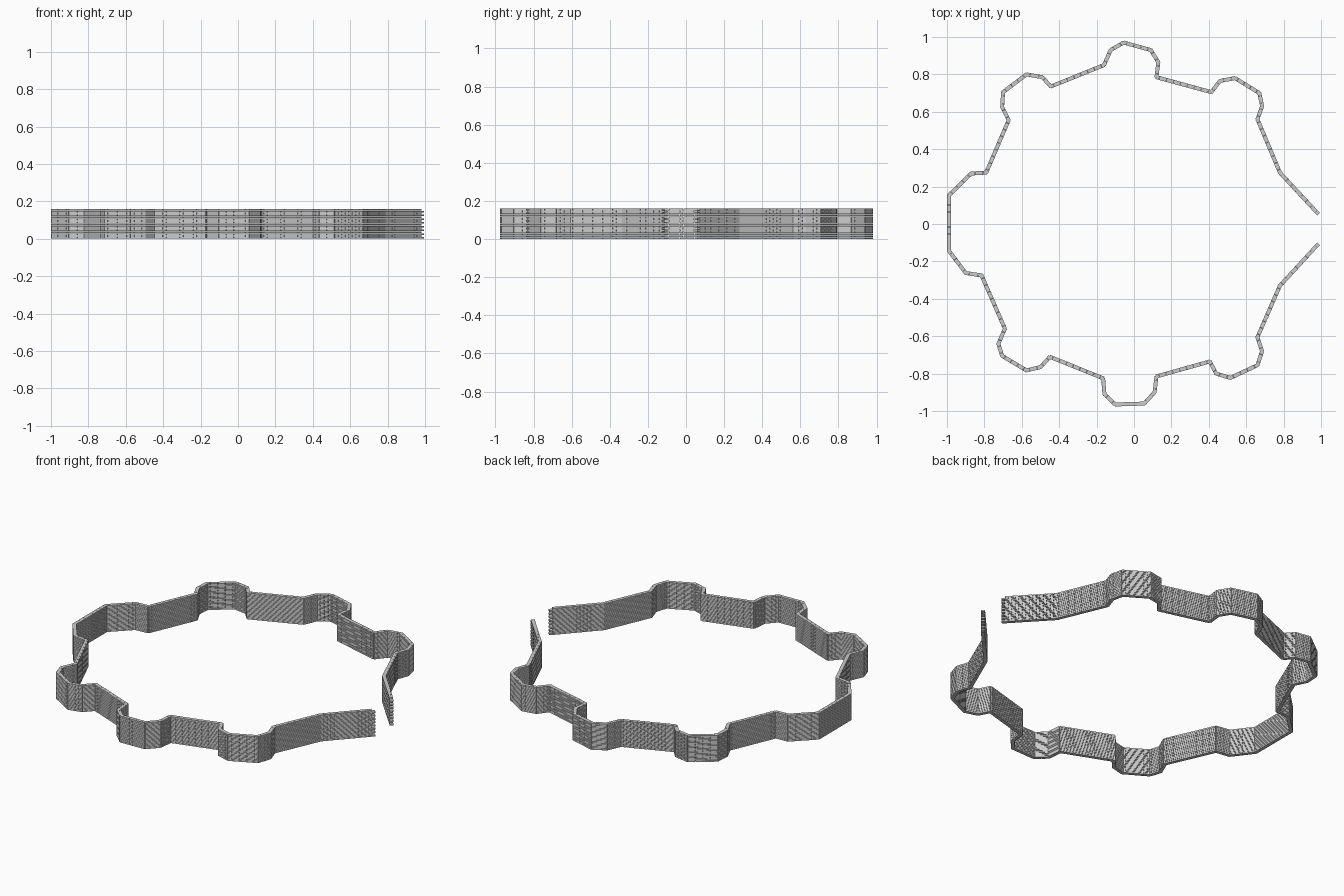
import bpy, bmesh
from mathutils import Vector, Matrix

if "Cube" in bpy.data.objects:
    bpy.data.objects.remove(bpy.data.objects["Cube"])

COURSES, HEIGHT = 16, 0.16
LENGTH, THICK, JOINT = 0.04, 0.021, 0.0012
course_h = HEIGHT / COURSES

# Wall centre line, from one side of the gateway round to the other
path = [
    (.987, .052), (.78, .275), (.66, .56), (.685, .63), (.67, .70), (.54, .78),
    (.46, .765), (.413, .705), (.12, .785), (.13, .865), (.09, .93), (-.055, .97),
    (-.125, .93), (-.16, .85), (-.445, .735), (-.49, .785), (-.575, .80),
    (-.70, .705), (-.705, .625), (-.67, .555), (-.79, .275), (-.87, .27),
    (-.988, .155), (-.988, -.145), (-.90, -.262), (-.815, -.275), (-.69, -.56),
    (-.725, -.64), (-.705, -.705), (-.575, -.783), (-.50, -.765), (-.45, -.71),
    (-.165, -.825), (-.158, -.91), (-.10, -.965), (.055, -.96), (.11, -.90),
    (.12, -.815), (.405, -.735), (.44, -.80), (.515, -.823), (.66, -.755),
    (.685, -.68), (.66, -.605), (.78, -.33), (.987, -.105)]
pts = [Vector((x, y, 0)) for x, y in path]


def add_brick(bm, a, b, z):
    """Box brick spanning a to b, laid at height z, with open joints around it."""
    u = (b - a).normalized()
    v = Vector((-u.y, u.x, 0))
    mid = (a + b) / 2 + Vector((0, 0, z + course_h / 2))
    rot = Matrix((u, v, Vector((0, 0, 1)))).transposed().to_4x4()
    size = Matrix.Diagonal(((b - a).length - JOINT, THICK, course_h - JOINT, 1))
    bmesh.ops.create_cube(bm, size=1, matrix=Matrix.Translation(mid) @ rot @ size)


def wall_run(bm, a, b, first, last):
    """Straight run in running bond; half bricks are left out at the gateway."""
    n = max(1, round((b - a).length / LENGTH))
    for c in range(COURSES):
        if c % 2:
            cuts = [0] + [i + 0.5 for i in range(n)] + [n]
            cuts = cuts[1:] if first else cuts
            cuts = cuts[:-1] if last else cuts
        else:
            cuts = list(range(n + 1))
        for s, e in zip(cuts, cuts[1:]):
            add_brick(bm, a.lerp(b, s / n), a.lerp(b, e / n), c * course_h)


bm = bmesh.new()
runs = len(pts) - 1
for i in range(runs):
    a, b = pts[i], pts[i + 1]
    lap = (b - a).normalized() * 0.003      # close the outside of each corner
    first, last = i == 0, i == runs - 1
    wall_run(bm, a if first else a - lap, b if last else b + lap, first, last)

mesh = bpy.data.meshes.new("brick_wall")
bm.to_mesh(mesh)
bm.free()
wall = bpy.data.objects.new("brick_wall", mesh)
bpy.context.collection.objects.link(wall)
